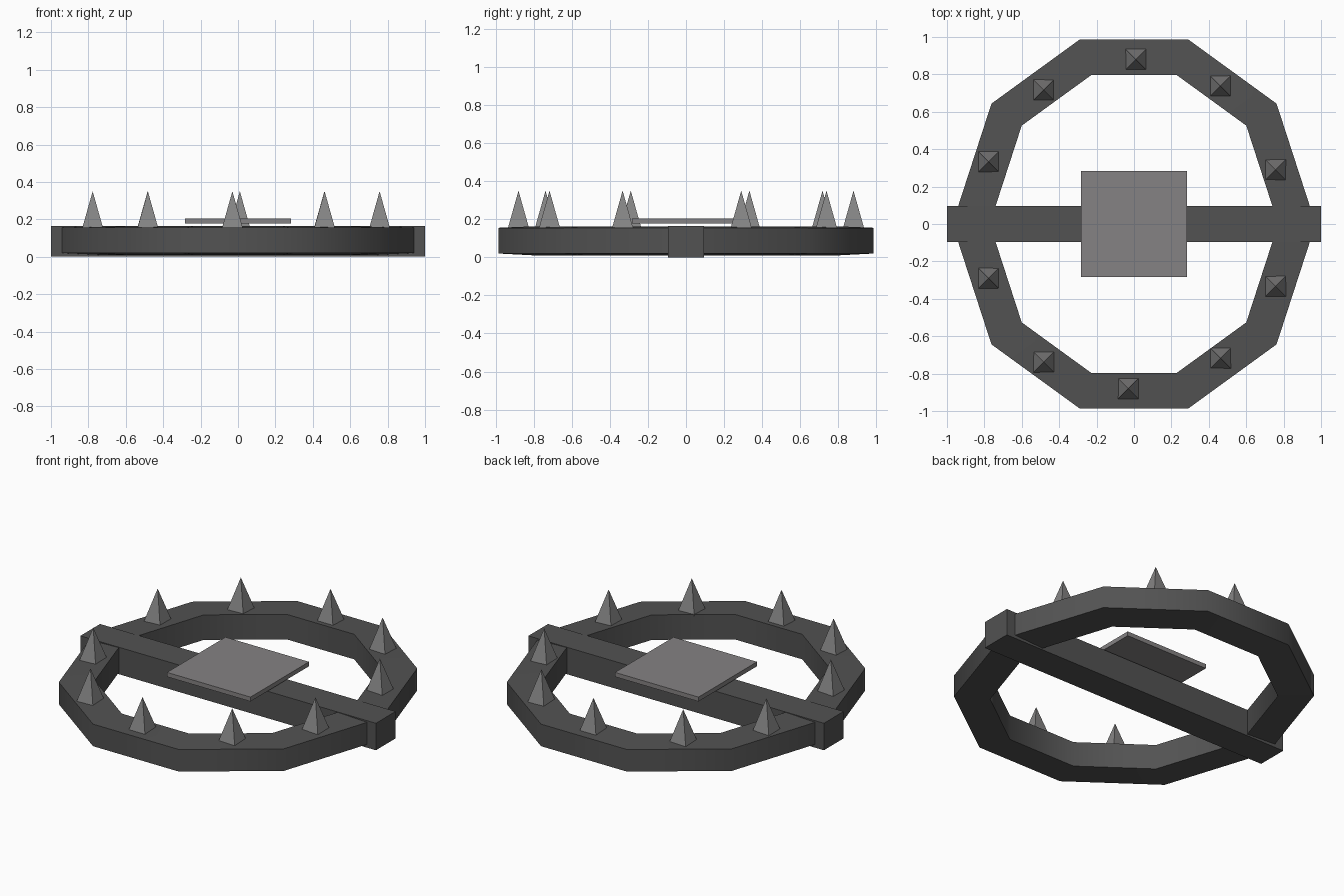
import bpy, bmesh, math
from mathutils import Matrix

old = bpy.data.objects.get("Cube")
if old:
    bpy.data.objects.remove(old, do_unlink=True)


def material(name, rgb):
    m = bpy.data.materials.new(name)
    m.use_nodes = True
    m.diffuse_color = (*rgb, 1)
    m.node_tree.nodes["Principled BSDF"].inputs["Base Color"].default_value = (*rgb, 1)
    return m


dark_iron = material("dark_iron", (0.085, 0.085, 0.085))
plate_steel = material("plate_steel", (0.235, 0.225, 0.228))
spike_steel = material("spike_steel", (0.235, 0.232, 0.232))


def finish(name, bm, mat):
    bmesh.ops.recalc_face_normals(bm, faces=bm.faces)
    mesh = bpy.data.meshes.new(name)
    bm.to_mesh(mesh)
    bm.free()
    mesh.materials.append(mat)
    ob = bpy.data.objects.new(name, mesh)
    bpy.context.collection.objects.link(ob)
    return ob


def box(name, size, z, mat):
    bm = bmesh.new()
    bmesh.ops.create_cube(bm, size=1, matrix=Matrix.Translation((0, 0, z)) @ Matrix.Diagonal((*size, 1)))
    return finish(name, bm, mat)


# Half-decagon jaw: a four-point section swept round, thicker on the inner side
SECTION = [(0.942, 0.02), (0.942, 0.155), (0.742, 0.163), (0.742, 0.01)]


def jaw(name, side):
    bm = bmesh.new()
    rings = []
    for i in range(6):
        a = math.radians(36 * i)
        rings.append([bm.verts.new((r * math.cos(a), side * (0.09 + r * math.sin(a)), z))
                      for r, z in SECTION])
    for p, q in zip(rings, rings[1:]):
        for k in range(4):
            n = (k + 1) % 4
            bm.faces.new((p[k], p[n], q[n], q[k]))
    bm.faces.new(rings[0])
    bm.faces.new(rings[-1])
    ob = finish(name, bm, dark_iron)
    bpy.ops.object.select_all(action="DESELECT")
    ob.select_set(True)
    bpy.context.view_layer.objects.active = ob
    bpy.ops.object.shade_smooth_by_angle(angle=math.radians(40))


jaw("back_jaw", 1)
jaw("front_jaw", -1)

# Cross bar and pressure plate
box("cross_bar", (2.0, 0.19, 0.165), 0.0825, dark_iron)
box("pressure_plate", (0.565, 0.565, 0.027), 0.1915, plate_steel)


# Square pyramid teeth; the front set is the back set turned half way round
def spike(name, x, y):
    bm = bmesh.new()
    bmesh.ops.create_cone(bm, cap_ends=True, segments=4, radius1=0.055 * math.sqrt(2), radius2=0,
                          depth=0.195, matrix=Matrix.Translation((x, y, 0.2525))
                          @ Matrix.Rotation(math.radians(45), 4, "Z"))
    bmesh.ops.remove_doubles(bm, verts=bm.verts, dist=0.0001)
    finish(name, bm, spike_steel)


TEETH = [(0.01, 0.88), (0.462, 0.738), (0.757, 0.29), (-0.483, 0.717), (-0.777, 0.333)]
for i, (x, y) in enumerate(TEETH, 1):
    spike(f"back_spike_{i}", x, y)
    spike(f"front_spike_{i}", -0.02 - x, -y)
